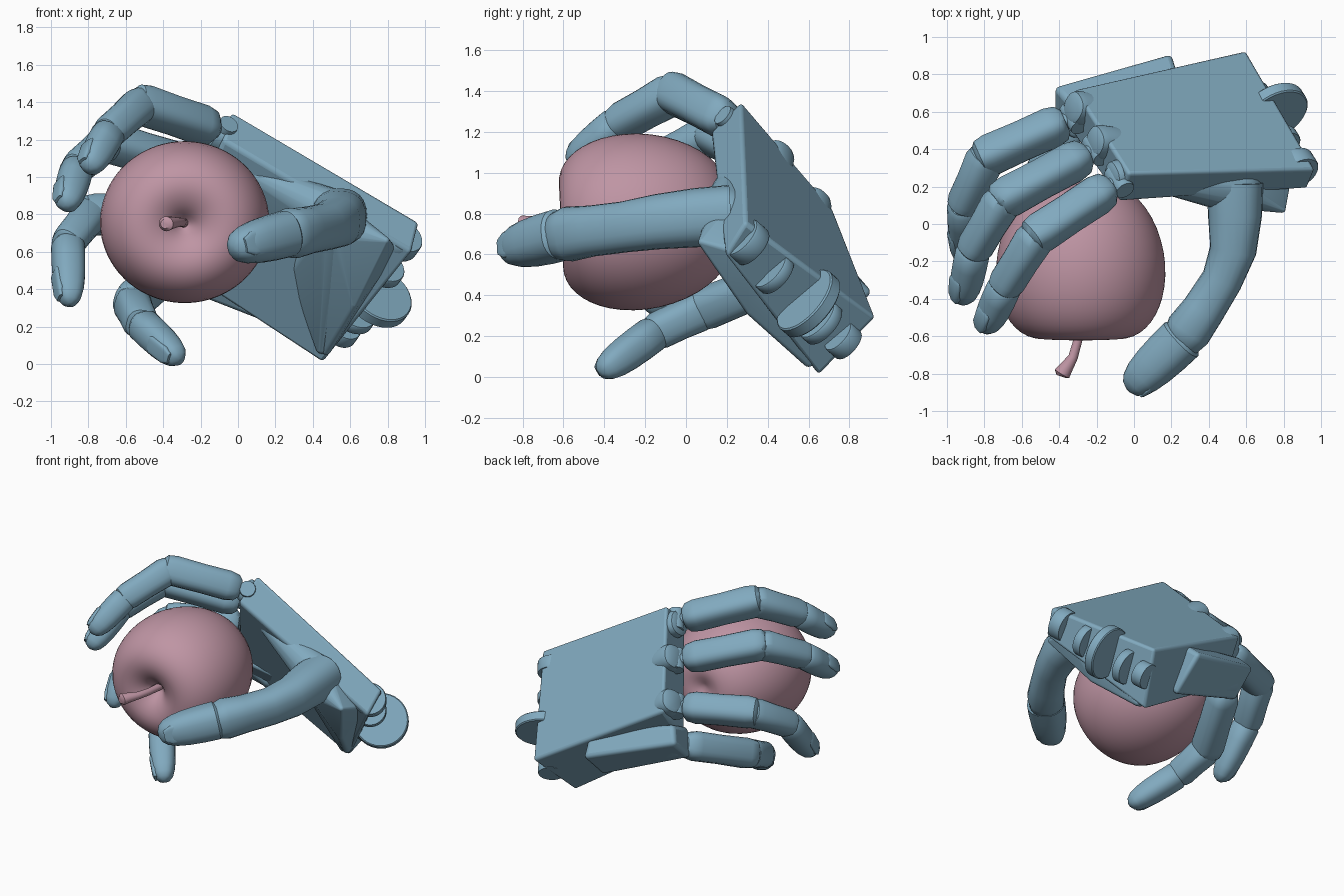
import bpy, bmesh, math
from mathutils import Vector as V

if "Cube" in bpy.data.objects:
    bpy.data.objects.remove(bpy.data.objects["Cube"])

def material(name, col):
    m = bpy.data.materials.new(name)
    m.diffuse_color = (*col, 1)
    m.use_nodes = True
    m.node_tree.nodes["Principled BSDF"].inputs["Base Color"].default_value = m.diffuse_color
    return m

BLUE = material("hand_blue", (0.22, 0.40, 0.52))
PINK = material("apple_pink", (0.52, 0.30, 0.37))

def finish(name, bm, mat, angle=35, bevel=0):
    bmesh.ops.recalc_face_normals(bm, faces=bm.faces)
    me = bpy.data.meshes.new(name)
    bm.to_mesh(me)
    bm.free()
    ob = bpy.data.objects.new(name, me)
    bpy.context.collection.objects.link(ob)
    me.materials.append(mat)
    if bevel:
        b = ob.modifiers.new("bevel", 'BEVEL')
        b.width, b.segments = bevel, 3
    bpy.ops.object.select_all(action='DESELECT')
    bpy.context.view_layer.objects.active = ob
    ob.select_set(True)
    bpy.ops.object.shade_smooth_by_angle(angle=math.radians(angle))
    return ob

def loft(name, rings, hint, mat=BLUE, power=2.4, n=24, angle=40):
    """Closed tube through (centre, side radius, dorsal radius) rings."""
    bm = bmesh.new()
    loops = []
    for i, (p, rs, ru) in enumerate(rings):
        a, b = rings[max(i - 1, 0)][0], rings[min(i + 1, len(rings) - 1)][0]
        d = (b - a).normalized()
        up = (hint - d * hint.dot(d)).normalized()
        side = d.cross(up)
        loop = []
        for k in range(n):
            t = 2 * math.pi * k / n
            c, s = math.cos(t), math.sin(t)
            x = math.copysign(abs(c) ** (2 / power), c) * rs
            y = math.copysign(abs(s) ** (2 / power), s) * ru
            loop.append(bm.verts.new(p + side * x + up * y))
        loops.append(loop)
    for l0, l1 in zip(loops, loops[1:]):
        for k in range(n):
            bm.faces.new((l0[k], l0[(k + 1) % n], l1[(k + 1) % n], l1[k]))
    bm.faces.new(loops[0])
    bm.faces.new(loops[-1])
    return finish(name, bm, mat, angle)

LINK = [(0, .6), (.05, .88), (.16, 1), (.5, .97), (.85, 1), (.96, .9), (1, .65)]
TIP = [(0, .8), (.06, .98), (.3, 1), (.55, .98), (.74, .9), (.88, .74), (.96, .5), (1, .15)]

def limb(name, a, b, ra, rb, hint, prof=LINK, power=2.4):
    rings = []
    for t, m in prof:
        r = (ra + (rb - ra) * t) * m
        rings.append((a.lerp(b, t), r, r))
    return loft(name, rings, hint, power=power)

def disc(name, centre, axis, r, depth):
    h = axis.normalized() * depth / 2
    return loft(name, [(centre - h, r * .96, r * .96), (centre - h * .8, r, r),
                       (centre + h * .8, r, r), (centre + h, r * .96, r * .96)],
                V((0.3, 0.7, 0.65)), power=2, n=36)

def block(name, corners, bevel):
    """Six-sided block: four corners of one face, then the matching four."""
    bm = bmesh.new()
    v = [bm.verts.new(c) for c in corners]
    for f in ((0, 1, 2, 3), (4, 5, 6, 7), (0, 1, 5, 4), (1, 2, 6, 5), (2, 3, 7, 6), (3, 0, 4, 7)):
        bm.faces.new([v[i] for i in f])
    return finish(name, bm, BLUE, 35, bevel)

def hull(name, balls):
    """Skin stretched over balls given as (x, y, z, radius)."""
    bm = bmesh.new()
    for x, y, z, r in balls:
        vs = bmesh.ops.create_icosphere(bm, subdivisions=3, radius=r)["verts"]
        bmesh.ops.translate(bm, verts=vs, vec=(x, y, z))
    res = bmesh.ops.convex_hull(bm, input=bm.verts[:])
    junk = {g for k in ("geom_interior", "geom_unused") for g in res[k]
            if isinstance(g, bmesh.types.BMVert)}
    bmesh.ops.delete(bm, geom=list(junk), context='VERTS')
    return finish(name, bm, BLUE, 35)

ALONG = V((-.87, -.1, .45)).normalized()    # wrist to knuckles
ACROSS = V((-.43, .68, -.59)).normalized()  # index side to little side
BACK = V((.26, .72, .64)).normalized()      # out of the back of the hand

# palm plate
block("palm", [(-.03, .27, 1.35), (.97, .29, .76), (.6, .93, .29), (-.32, .72, .82),
               (-.08, .12, 1.2), (.93, .19, .6), (.45, .65, .005), (-.35, .52, .53)], .02)

# little finger metacarpal wedge, standing slightly proud of the palm
block("little_metacarpal", [(.25, .77, .55), (-.36, .66, .71), (-.43, .74, .61), (.2, .92, .41),
                            (.27, .45, .5), (-.34, .45, .6), (-.43, .55, .44), (.21, .68, .19)], .03)

# fingers: knuckle, two bends, tip, and how far the knuckle lobe stands out
fingers = {
    "index": [(-.08, .23, 1.24), (-.52, -.06, 1.39), (-.69, -.33, 1.24), (-.8, -.57, 1.04), .0],
    "middle": [(-.2, .4, 1.04), (-.7, .13, 1.19), (-.86, -.14, 1.05), (-.92, -.42, .84), .06],
    "ring": [(-.32, .57, .8), (-.79, .36, .8), (-.91, .1, .65), (-.9, -.19, .32), .08],
    "little": [(-.33, .58, .53), (-.57, .08, .33), (-.52, -.15, .22), (-.31, -.42, .02), .02],
}

def nail(name, a, tip, dorsal, r):
    d = (tip - a).normalized()
    up = (dorsal - d * dorsal.dot(d)).normalized()
    p = a.lerp(tip, .5) + up * r * .86
    q = a.lerp(tip, .93) + up * r * .64
    loft(name, [(p, r * .5, .012), (p.lerp(q, .1), r * .6, .02), (p.lerp(q, .75), r * .58, .02),
                (q, r * .35, .01)], up, power=3.5)

for name, (*pts, lift) in fingers.items():
    k, p1, p2, tip = [V(p) for p in pts]
    dorsal = p1.lerp(p2, .4) - k.lerp(tip, .5)
    limb(name + "_proximal", k.lerp(p1, .1), p1 + (p1 - k).normalized() * .05, .1, .103, dorsal, power=2.8)
    limb(name + "_middle", p1.lerp(p2, -.08), p2.lerp(p1, -.1), .1, .09, dorsal, power=2.6)
    limb(name + "_tip", p2, tip, .09, .084, dorsal, TIP)
    nail(name + "_nail", p2, tip, dorsal, .084)
    # knuckle lobe blending into the palm, hinge pin and tongue
    lobe = k + BACK * lift + ACROSS * (.03 if name == "index" else 0)
    limb(name + "_knuckle_lobe", lobe - ALONG * .26 - BACK * lift, lobe + ALONG * .04, .075, .09, BACK)
    disc(name + "_hinge", k, ACROSS, .055, .15)
    limb(name + "_tongue", k, p1, .045, .045, dorsal)

# thumb
base, t1, t2, tt = V((.54, .22, .79)), V((.53, -.14, .76)), V((.27, -.58, .7)), V((-.03, -.89, .62))
out = V((.55, -.6, .1))
loft("thumb_lower", [(base, .15, .15), (V((.54, .05, .78)), .145, .145), (t1, .135, .125),
                     (V((.47, -.3, .735)), .125, .11), (V((.37, -.46, .715)), .125, .115),
                     (V((.29, -.57, .7)), .135, .125), (V((.25, -.63, .69)), .115, .105),
                     (V((.225, -.66, .69)), .07, .065)], V((1, -.2, 0)))
limb("thumb_tip", V((.27, -.6, .7)), tt, .13, .11, out, TIP)
nail("thumb_nail", t2, tt, out, .11)

# thumb mound and webbing stretched between thumb root and palm
hull("thumb_web", [(.54, .2, .78, .145), (.03, .25, 1.04, .05), (.25, .45, .6, .05)])
hull("thumb_mound", [(.54, .2, .76, .14), (.32, .47, .5, .05), (.45, .6, .09, .035)])
hull("thumb_housing", [(.56, .2, .72, .12), (.79, .08, .66, .02), (.82, .3, .6, .03),
                       (.62, .32, .33, .03), (.47, .6, .08, .03)])

# wrist lobes and discs
for name, c, r, d in (("wrist_lobe_outer", (.87, .3, .66), .11, .09),
                      ("wrist_lobe_second", (.78, .43, .51), .11, .06),
                      ("wrist_disc", (.75, .6, .36), .185, .07),
                      ("wrist_lobe_third", (.62, .66, .27), .12, .06),
                      ("wrist_lobe_inner", (.56, .77, .18), .09, .08)):
    disc(name, V(c), ACROSS, r, d)

# apple body, turned about the y axis
profile = [(0, -.49), (.035, -.51), (.08, -.565), (.14, -.6), (.21, -.618), (.285, -.604),
           (.35, -.56), (.402, -.49), (.438, -.4), (.456, -.28), (.447, -.15), (.41, -.02),
           (.35, .09), (.27, .175), (.18, .22), (.11, .225), (.05, .2), (0, .18)]
bm = bmesh.new()
vs = [bm.verts.new((r, y, 0)) for r, y in profile]
es = [bm.edges.new(p) for p in zip(vs, vs[1:])]
bmesh.ops.spin(bm, geom=vs + es, cent=(0, 0, 0), axis=(0, 1, 0), angle=2 * math.pi, steps=48)
bmesh.ops.remove_doubles(bm, verts=bm.verts, dist=1e-4)
apple = finish("apple", bm, PINK, 80)
apple.location = (-.285, 0, .772)
apple.scale = (1.005, 1, .96)
apple.rotation_euler = (.05, 0, 0)
sub = apple.modifiers.new("smooth", 'SUBSURF')
sub.levels = sub.render_levels = 1

# apple stem
loft("apple_stem", [(V((-.29, -.48, .755)), .025, .025), (V((-.3, -.62, .758)), .024, .024),
                    (V((-.325, -.71, .758)), .026, .026), (V((-.36, -.765, .755)), .036, .034),
                    (V((-.385, -.8, .75)), .045, .04), (V((-.39, -.815, .75)), .025, .025)],
     V((0, 0, 1)), PINK, power=2, n=16)
